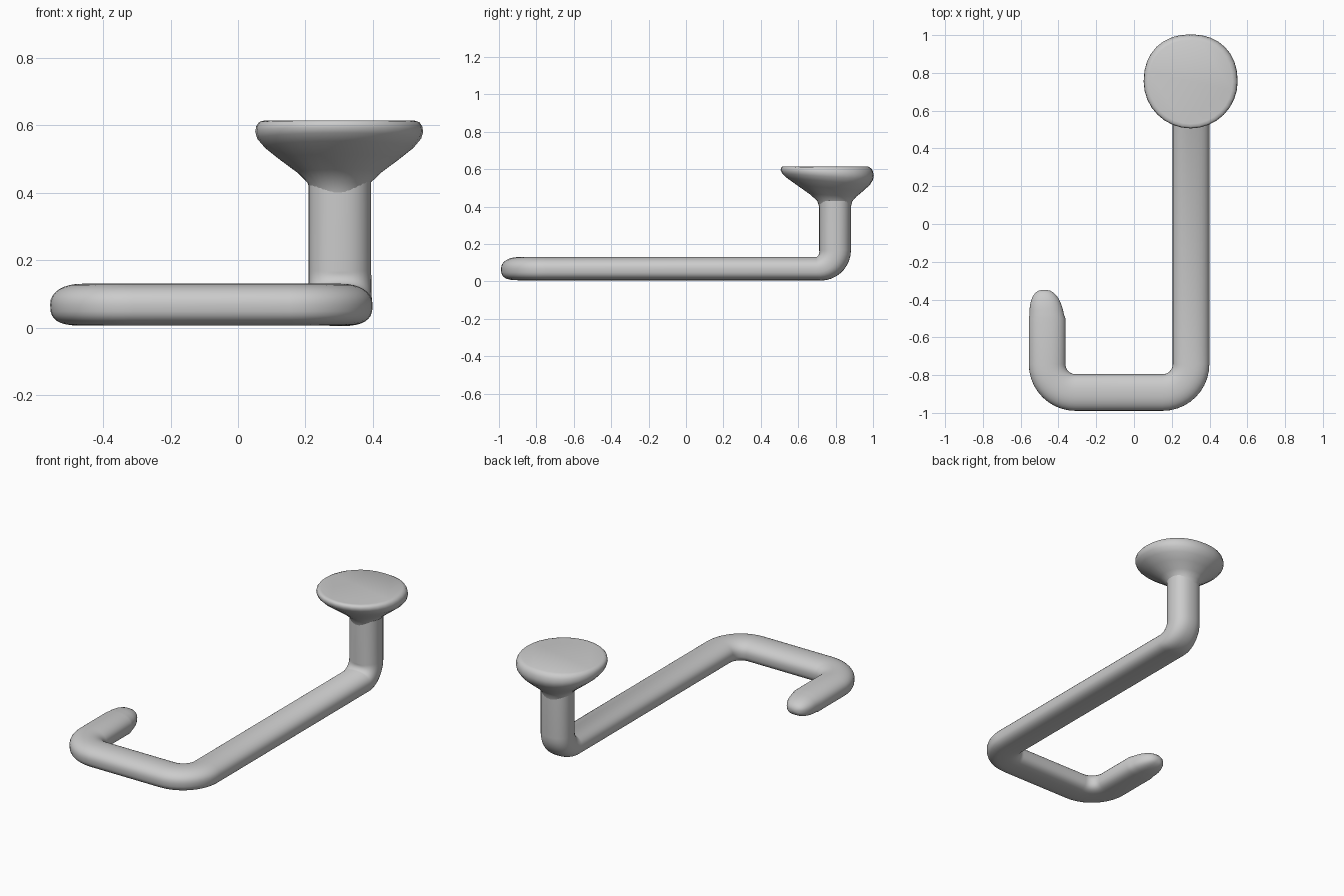
import bpy
import bmesh
import math
from mathutils import Vector

old = bpy.data.objects.get("Cube")
if old:
    bpy.data.objects.remove(old, do_unlink=True)

SIDES = 32
GREY = (0.6, 0.6, 0.6, 1)
mat = bpy.data.materials.new("light grey")
mat.use_nodes = True
mat.diffuse_color = GREY
mat.node_tree.nodes["Principled BSDF"].inputs["Base Color"].default_value = GREY


def ring(centre, side, up, half_w, half_h, belly=2.0):
    """Closed section; a larger belly exponent flattens the lower half."""
    points = []
    for i in range(SIDES):
        a = 2 * math.pi * i / SIDES
        c, s = math.cos(a), math.sin(a)
        power = 2 / (belly if s < 0 else 2.2)
        x = math.copysign(abs(c) ** power, c) * half_w
        y = math.copysign(abs(s) ** power, s) * half_h
        points.append(centre + side * x + up * y)
    return points


def loft(name, rings):
    bm = bmesh.new()
    loops = [[bm.verts.new(p) for p in r] for r in rings]
    for a, b in zip(loops, loops[1:]):
        for i in range(SIDES):
            j = (i + 1) % SIDES
            bm.faces.new((a[i], a[j], b[j], b[i]))
    bm.faces.new(loops[0])
    bm.faces.new(loops[-1])
    bmesh.ops.recalc_face_normals(bm, faces=bm.faces)
    mesh = bpy.data.meshes.new(name)
    bm.to_mesh(mesh)
    bm.free()
    mesh.materials.append(mat)
    obj = bpy.data.objects.new(name, mesh)
    bpy.context.collection.objects.link(obj)
    bpy.ops.object.select_all(action='DESELECT')
    obj.select_set(True)
    bpy.context.view_layer.objects.active = obj
    bpy.ops.object.shade_smooth_by_angle(angle=math.radians(50))


def rounded_path(corners, radii, steps=10):
    """Right-angled path with circular bends, as (point, tangent) pairs."""
    path = [(corners[0], (corners[1] - corners[0]).normalized())]
    for k, r in enumerate(radii, 1):
        d0 = (corners[k] - corners[k - 1]).normalized()
        d1 = (corners[k + 1] - corners[k]).normalized()
        hub = corners[k] - d0 * r + d1 * r
        for i in range(steps + 1):
            t = math.pi / 2 * i / steps
            point = hub - d1 * r * math.cos(t) + d0 * r * math.sin(t)
            path.append((point, d0 * math.cos(t) + d1 * math.sin(t)))
    path.append((corners[-1], (corners[-1] - corners[-2]).normalized()))
    return path


# Bent rod: hook, front bar, long arm and upright post
Z = 0.068
corners = [Vector(p) for p in ((-0.46, -0.5, Z), (-0.46, -0.892, Z),
                               (0.302, -0.892, Z), (0.302, 0.797, Z),
                               (0.302, 0.797, 0.46))]
rings = []

# Tapered round tip of the hook
for i in range(8):
    t = math.pi / 2 * (i + 0.3) / 8
    centre = Vector((-0.46 - 0.015 * math.cos(t), -0.5 + 0.152 * math.cos(t), Z))
    size = math.sin(t) ** 0.8
    rings.append(ring(centre, Vector((-1, 0, 0)), Vector((0, 0, 1)),
                      0.092 * size, 0.06 * size, 2.8))

for point, tangent in rounded_path(corners, (0.15, 0.15, 0.1)):
    rise = max(0, tangent.z)
    # The section tips from upright to facing forward as the rod turns up
    if rise > 1e-4:
        side = Vector((1, 0, 0))
    else:
        side = tangent.cross(Vector((0, 0, 1))).normalized()
    up = side.cross(tangent).normalized()
    width = 0.097 - 0.004 * rise
    rings.append(ring(point, side, up, width,
                      0.062 + 0.023 * rise, 2.9 - 0.6 * rise))
loft("bent_rod", rings)

# Flared cap: skewed funnel with a rounded rim and flat top
# Each row: height, centre y, radius, forward tilt
profile = ((0.40, 0.797, 0.085, 0), (0.43, 0.795, 0.094, 0.02),
           (0.46, 0.785, 0.125, 0.06), (0.50, 0.772, 0.178, 0.08),
           (0.535, 0.762, 0.222, 0.08), (0.56, 0.757, 0.243, 0.07),
           (0.58, 0.755, 0.249, 0.06), (0.597, 0.754, 0.246, 0.04),
           (0.609, 0.753, 0.238, 0.02), (0.614, 0.752, 0.222, 0))
loft("flared_cap", [
    ring(Vector((0.3, y, z)), Vector((1, 0, 0)),
         Vector((0, 1, -tilt)), r, r)
    for z, y, r, tilt in profile])
